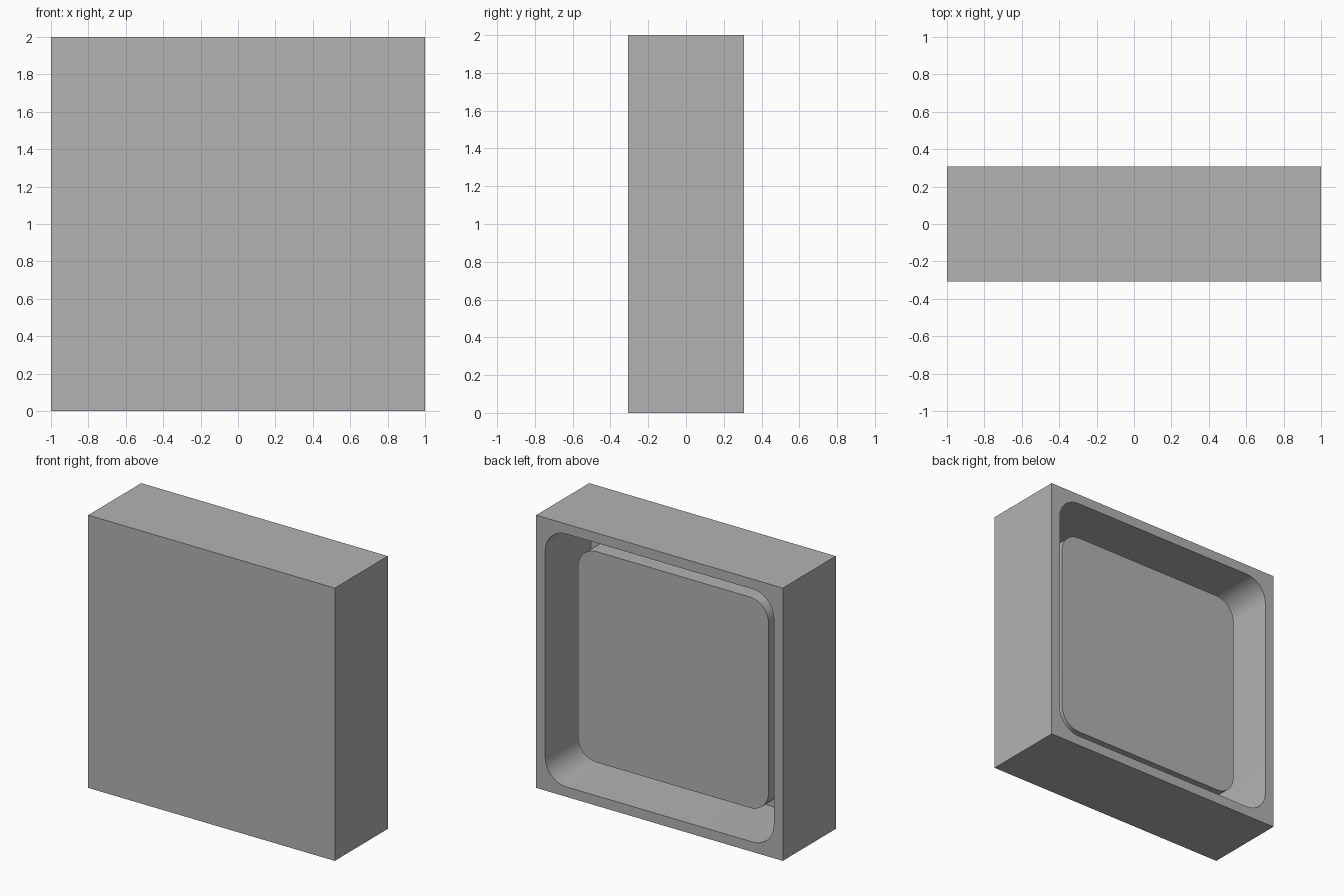
import bpy
import bmesh
from math import cos, sin, pi, radians

cube = bpy.data.objects.get("Cube")
if cube:
    bpy.data.objects.remove(cube, do_unlink=True)

# Overall sizes
HALF_DEPTH = 0.307
FLOOR_Y = -0.225      # inner side of the front panel
PAD_Y = 0.148         # back of the raised block

grey = bpy.data.materials.new("plain grey")
grey.use_nodes = True
grey.diffuse_color = (0.45, 0.45, 0.45, 1)
grey.node_tree.nodes["Principled BSDF"].inputs["Base Color"].default_value = (0.45, 0.45, 0.45, 1)


def square_prism(name, half, y0, y1, radius=0, steps=12):
    """Square block along y, centred at z = 1, with optional rounded corners."""
    bm = bmesh.new()
    ring = []
    for quarter in range(4):
        mid = pi / 4 + quarter * pi / 2
        cx = (half - radius) * (1 if cos(mid) > 0 else -1)
        cz = (half - radius) * (1 if sin(mid) > 0 else -1)
        for i in range(steps + 1 if radius else 1):
            a = quarter * pi / 2 + i / steps * pi / 2
            ring.append(bm.verts.new((cx + radius * cos(a), y0, 1 + cz + radius * sin(a))))
    base = bm.faces.new(ring)
    top = bmesh.ops.extrude_face_region(bm, geom=[base])["geom"]
    bmesh.ops.translate(bm, vec=(0, y1 - y0, 0),
                        verts=[v for v in top if isinstance(v, bmesh.types.BMVert)])
    bmesh.ops.recalc_face_normals(bm, faces=bm.faces)
    mesh = bpy.data.meshes.new(name)
    bm.to_mesh(mesh)
    bm.free()
    mesh.materials.append(grey)
    obj = bpy.data.objects.new(name, mesh)
    bpy.context.collection.objects.link(obj)
    return obj


def smooth(obj):
    bpy.ops.object.select_all(action="DESELECT")
    obj.select_set(True)
    bpy.context.view_layer.objects.active = obj
    bpy.ops.object.shade_smooth_by_angle(angle=radians(30))


# Housing hollowed out from the back
housing = square_prism("housing", 1, -HALF_DEPTH, HALF_DEPTH)
cutter = square_prism("recess_cutter", 0.927, FLOOR_Y, HALF_DEPTH + 0.1, 0.17)
cut = housing.modifiers.new("recess", "BOOLEAN")
cut.operation = "DIFFERENCE"
cut.solver = "EXACT"
cut.object = cutter
bpy.context.view_layer.objects.active = housing
bpy.ops.object.modifier_apply(modifier=cut.name)
bpy.data.objects.remove(cutter, do_unlink=True)
smooth(housing)

# Raised block standing on the recess floor
block = square_prism("inner_block", 0.773, FLOOR_Y - 0.02, PAD_Y, 0.15)
smooth(block)
